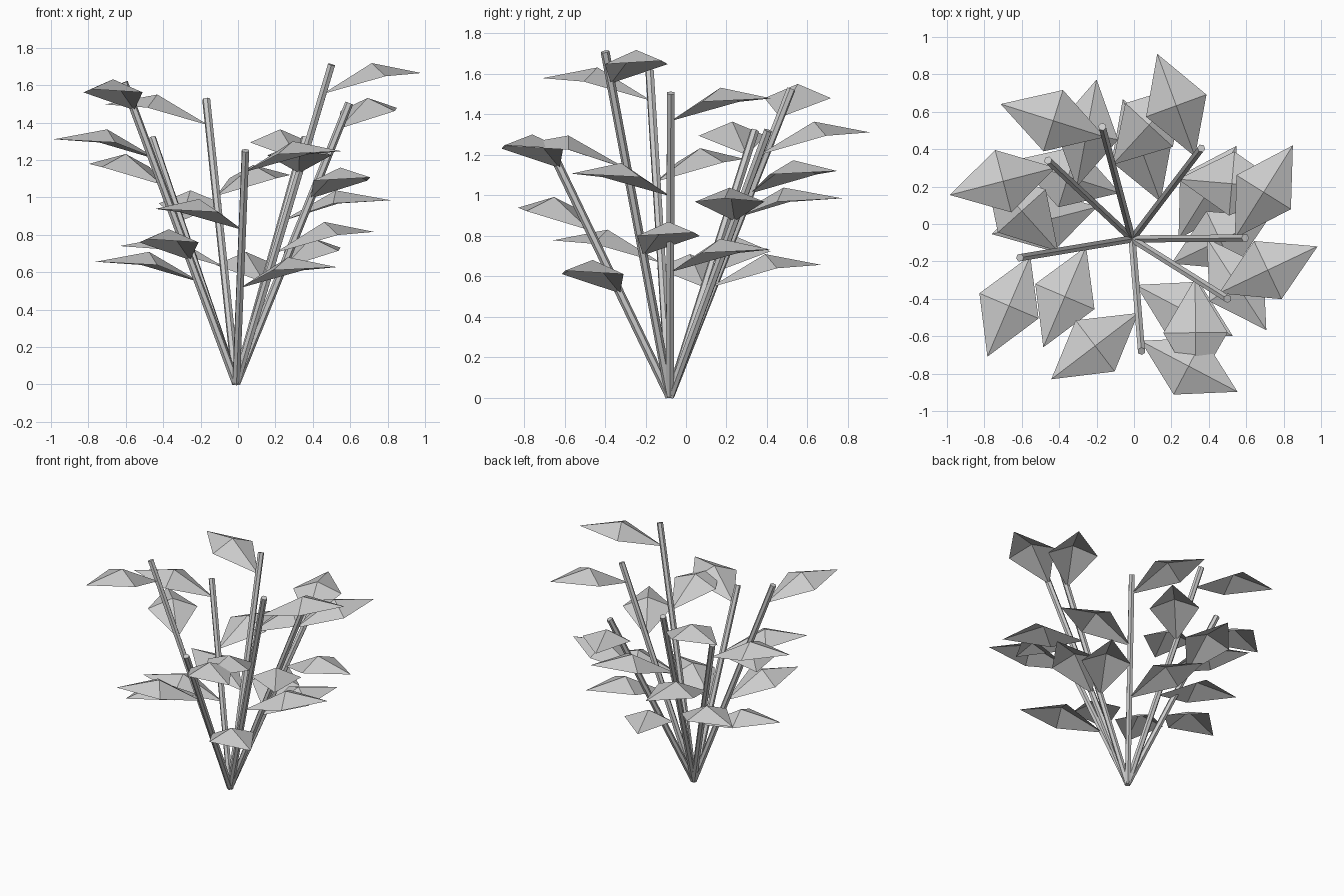
import bpy, bmesh
from math import atan2, cos, sin, radians
from mathutils import Vector

if "Cube" in bpy.data.objects:
    bpy.data.objects.remove(bpy.data.objects["Cube"])

ROOT = Vector((-0.01, -0.08, 0.005))
# Upper end of each stem
TIPS = [(-0.17, 0.52, 1.525), (-0.46, 0.34, 1.32), (0.36, 0.405, 1.32), (0.595, -0.075, 1.505),
        (0.50, -0.40, 1.71), (0.04, -0.68, 1.25), (-0.61, -0.18, 1.615)]


def make_object(name, bm):
    mesh = bpy.data.meshes.new(name)
    bm.to_mesh(mesh)
    bm.free()
    ob = bpy.data.objects.new(name, mesh)
    bpy.context.collection.objects.link(ob)
    return ob


def stem(name, a, b, radius=0.022):
    # six-sided straight rod from a to b
    bm = bmesh.new()
    bmesh.ops.create_cone(bm, cap_ends=True, segments=6, radius1=radius,
                          radius2=radius, depth=(b - a).length)
    ob = make_object(name, bm)
    ob.location = (a + b) / 2
    ob.rotation_mode = 'QUATERNION'
    ob.rotation_quaternion = (b - a).to_track_quat('Z', 'Y')


def leaf(name, base, angle):
    # folded diamond: base, two side corners, tip, raised centre
    bm = bmesh.new()
    rim = [bm.verts.new(p) for p in ((0, 0, 0), (0.29, -0.172, 0.095),
                                     (0.585, 0, 0.112), (0.29, 0.172, 0.095))]
    centre = bm.verts.new((0.29, 0, 0.165))
    for i in range(4):
        bm.faces.new((rim[i], rim[(i + 1) % 4], centre))
    ob = make_object(name, bm)
    ob.location = base
    ob.rotation_euler = (0, 0, angle)


for i, tip in enumerate(TIPS):
    tip = Vector(tip)
    d = tip - ROOT
    stem(f"stem_{i + 1}", ROOT, tip)
    # leaves alternate from side to side up the stem
    for j, (f, side) in enumerate(((0.41, 1), (0.66, -1), (0.908, 1))):
        leaf(f"leaf_{i + 1}_{j + 1}", ROOT + d * f, atan2(d.y, d.x) + side * radians(57.5))
